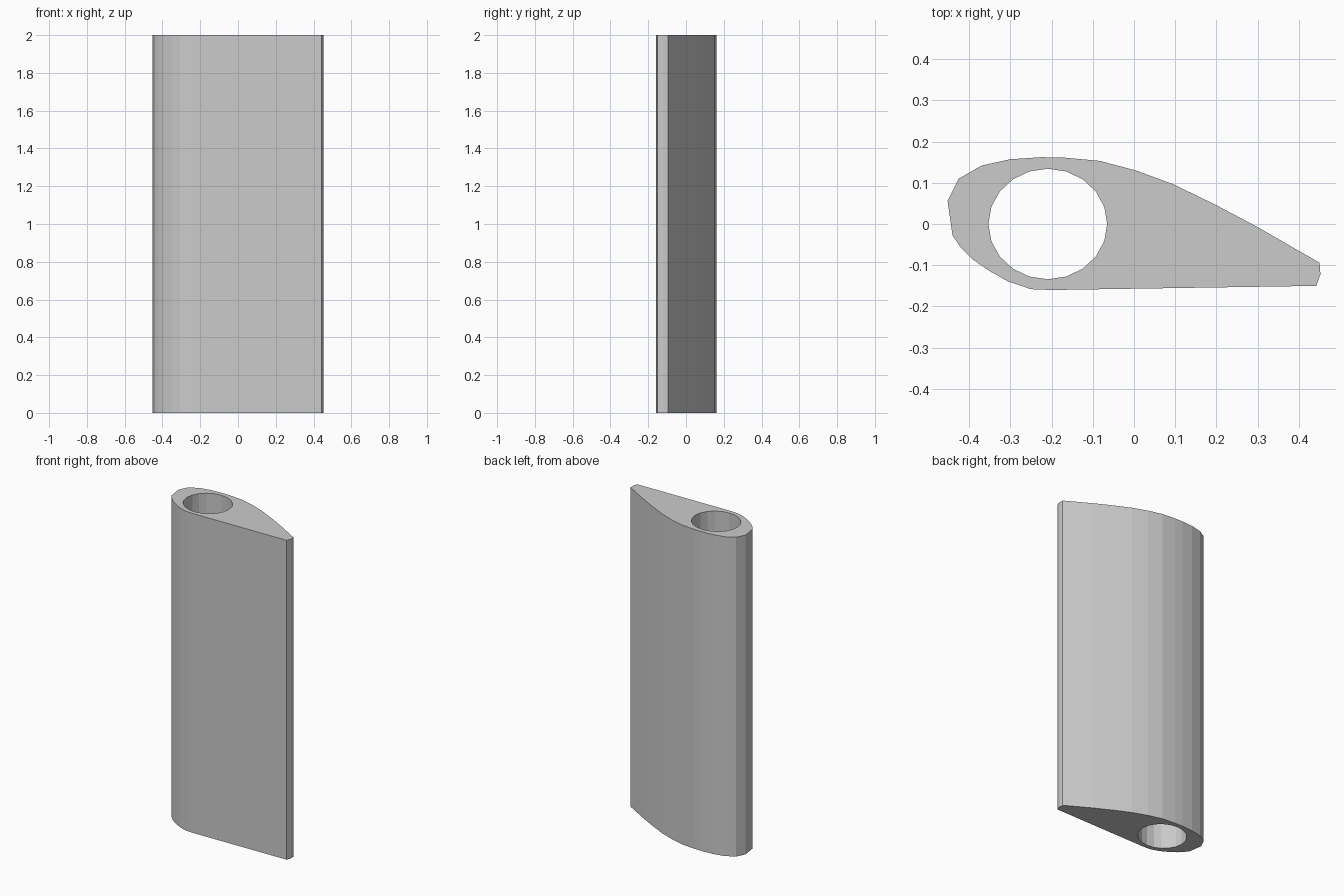
import bpy
import bmesh
from math import cos, sin, tau

cube = bpy.data.objects.get("Cube")
if cube:
    bpy.data.objects.remove(cube, do_unlink=True)

HEIGHT = 2.0

# Wing section, clockwise from the nose
outline = [
    (-.452, .056), (-.425, .11), (-.369, .142), (-.30, .157), (-.224, .162),
    (-.17, .161), (-.083, .153), (.004, .13), (.096, .096), (.197, .047),
    (.297, -.006), (.45, -.094), (.452, -.122), (.442, -.15), (-.2, -.16),
    (-.25, -.158), (-.306, -.139), (-.352, -.113), (-.391, -.086),
    (-.42, -.057), (-.44, -.028),
]

# Slightly oval bore near the nose
SIDES = 20
bore = [(-.209 + .144 * cos(tau * i / SIDES), .134 * sin(tau * i / SIDES))
        for i in range(SIDES)]


def add_loop(bm, points):
    verts = [bm.verts.new((x, y, 0)) for x, y in points]
    return [bm.edges.new((v, verts[(i + 1) % len(verts)]))
            for i, v in enumerate(verts)]


# Fill the section between both loops, then extrude it upwards
bm = bmesh.new()
edges = add_loop(bm, outline) + add_loop(bm, bore)
bmesh.ops.triangle_fill(bm, edges=edges, use_beauty=True)
result = bmesh.ops.extrude_face_region(bm, geom=bm.faces[:], use_keep_orig=True)
top = [g for g in result["geom"] if isinstance(g, bmesh.types.BMVert)]
bmesh.ops.translate(bm, verts=top, vec=(0, 0, HEIGHT))
bmesh.ops.recalc_face_normals(bm, faces=bm.faces[:])

mesh = bpy.data.meshes.new("wing_section")
bm.to_mesh(mesh)
bm.free()

# Plain grey
grey = bpy.data.materials.new("grey")
grey.use_nodes = True
colour = (0.6, 0.6, 0.6, 1)
grey.diffuse_color = colour
grey.node_tree.nodes["Principled BSDF"].inputs["Base Color"].default_value = colour
mesh.materials.append(grey)

wing = bpy.data.objects.new("wing_section", mesh)
bpy.context.collection.objects.link(wing)
